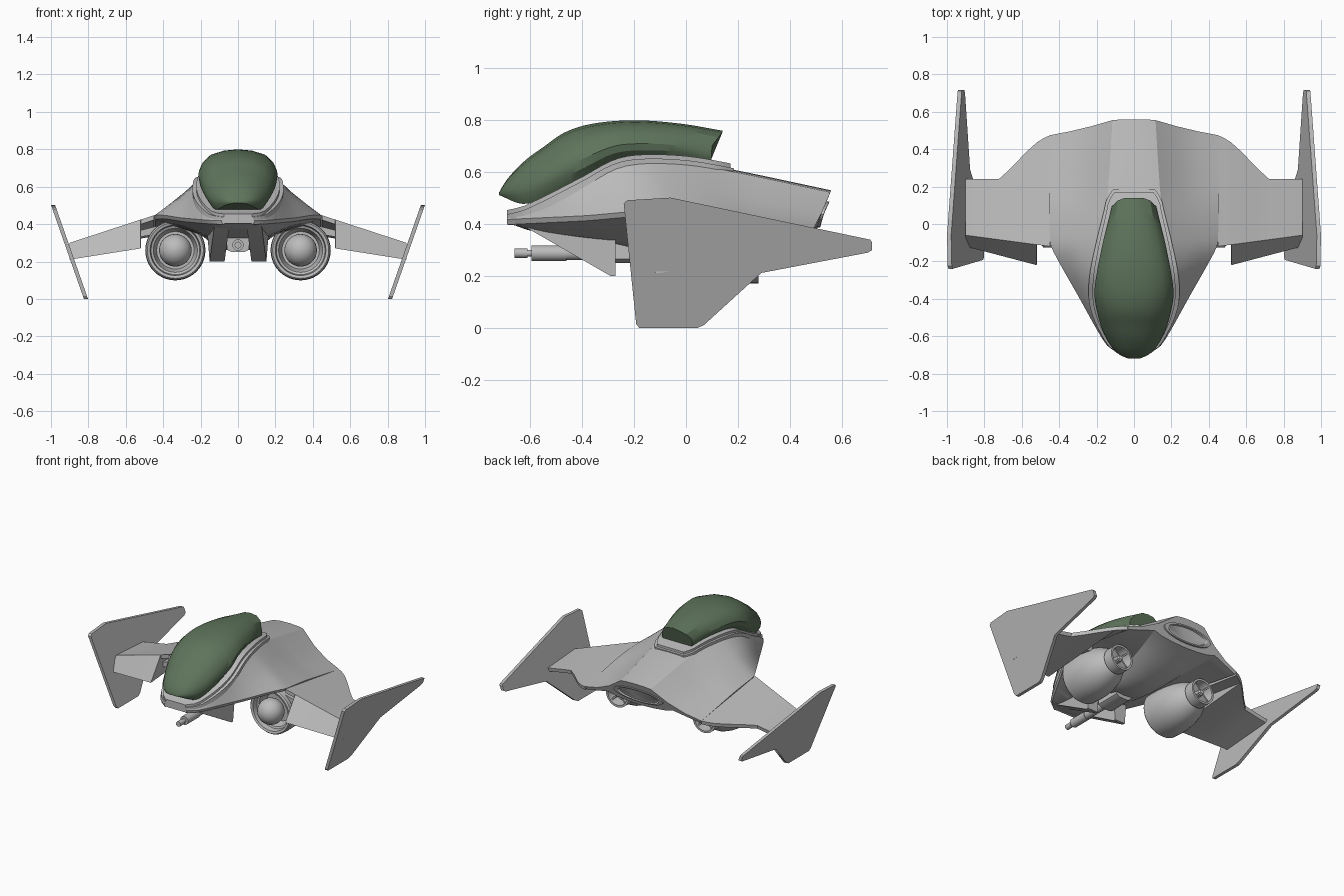
import bpy, bmesh, math

if "Cube" in bpy.data.objects:
    bpy.data.objects.remove(bpy.data.objects["Cube"])


def material(name, rgb):
    m = bpy.data.materials.new(name)
    m.diffuse_color = (*rgb, 1)
    m.use_nodes = True
    m.node_tree.nodes["Principled BSDF"].inputs["Base Color"].default_value = m.diffuse_color
    return m


GREY = material("hull grey", (0.5, 0.5, 0.5))
GREEN = material("canopy green", (0.112, 0.175, 0.105))


def finish(bm, name, mat, angle=32):
    bmesh.ops.recalc_face_normals(bm, faces=bm.faces)
    me = bpy.data.meshes.new(name)
    bm.to_mesh(me)
    bm.free()
    me.materials.append(mat)
    ob = bpy.data.objects.new(name, me)
    bpy.context.collection.objects.link(ob)
    bpy.ops.object.select_all(action='DESELECT')
    ob.select_set(True)
    bpy.context.view_layer.objects.active = ob
    bpy.ops.object.shade_smooth_by_angle(angle=math.radians(angle))
    return ob


def loft(name, rings, mat=GREY, angle=32):
    """Skin a list of equal closed rings and cap both ends."""
    bm = bmesh.new()
    rows = [[bm.verts.new(p) for p in ring] for ring in rings]
    n = len(rows[0])
    for a, b in zip(rows, rows[1:]):
        for i in range(n):
            bm.faces.new((a[i], a[(i + 1) % n], b[(i + 1) % n], b[i]))
    bm.faces.new(rows[0])
    bm.faces.new(rows[-1])
    return finish(bm, name, mat, angle)


def lathe(name, profile, x, z, seg=40, mat=GREY):
    """Turn (y, radius) points around a line along y."""
    rings = [[(x + max(r, .0005) * math.cos(2 * math.pi * i / seg), y,
               z + max(r, .0005) * math.sin(2 * math.pi * i / seg)) for i in range(seg)]
             for y, r in profile]
    return loft(name, rings, mat)


def mirrored(half):
    """Complete a ring whose first and last points lie on x = 0."""
    return half + [(-x, y, z) for x, y, z in half[-2:0:-1]]


def curve(table):
    """Smooth function through (y, value) points."""
    n = len(table)

    def slope(i):
        a, b = table[max(i - 1, 0)], table[min(i + 1, n - 1)]
        return (b[1] - a[1]) / (b[0] - a[0])

    def f(y):
        y = min(max(y, table[0][0]), table[-1][0])
        i = max(k for k in range(n - 1) if table[k][0] <= y)
        (y0, v0), (y1, v1) = table[i], table[i + 1]
        h = y1 - y0
        t = (y - y0) / h
        return ((2*t**3 - 3*t*t + 1) * v0 + (t**3 - 2*t*t + t) * h * slope(i)
                + (3*t*t - 2*t**3) * v1 + (t**3 - t*t) * h * slope(i + 1))
    return f


# Guide curves along the hull
rim_x = curve([(-.69, .08), (-.66, .125), (-.6, .165), (-.5, .212), (-.4, .235), (-.27, .23),
               (-.1, .197), (.1, .15), (.2, .138), (.56, .115)])
rim_z = curve([(-.69, .432), (-.62, .45), (-.4, .56), (-.28, .625), (-.18, .645),
               (0, .64), (.18, .61), (.56, .53)])
edge_x = curve([(-.69, .09), (-.66, .135), (-.6, .178), (-.4, .29), (-.13, .44), (-.08, .45), (.56, .45)])
edge_z = curve([(-.69, .418), (-.4, .432), (-.12, .447), (.56, .36)])
belly_x = curve([(-.69, .06), (-.6, .12), (-.28, .17), (0, .17), (.3, .2), (.56, .25)])
belly_z = curve([(-.69, .408), (-.6, .38), (-.28, .34), (.2, .335), (.56, .39)])
keel_z = curve([(-.69, .408), (-.6, .375), (-.28, .325), (0, .255), (.3, .28), (.56, .36)])

# Hull: upper skin flowing to the wing roots, belly below, slanted tail
rings = []
for k in range(34):
    y = -.69 + 1.25 * k / 33
    rx, rz, ex, ez = rim_x(y), rim_z(y) - .008, edge_x(y), edge_z(y)
    sag = .024 * min(max((y + .15) / .4, 0), 1)
    half = [(0, rz + .008), (rx * .6, rz + .006), (rx, rz)]
    for t, s in ((.33, 1), (.67, .95)):
        half.append((rx + (ex - rx) * t, rz + (ez - rz) * t - sag * s))
    bx, bz, kz = belly_x(y), belly_z(y), keel_z(y)
    half += [(ex, ez), (ex - .01, ez - .02), (bx, bz), (bx * .75, kz * .55 + bz * .45),
             (bx * .4, kz * .88 + bz * .12), (0, kz)]
    late = min(max((y - .1) / .45, 0), 1)
    rings.append(mirrored([(x, y - late * (.36 * (rz + .008 - z) + .12 * x * x), z) for x, z in half]))
loft("hull", rings, angle=22)

# Stepped rim around the cockpit
for name, scale, lo, hi, end in (("rim_lower", 1.03, -.03, .006, .185), ("rim_upper", .94, -.02, .022, .172)):
    rings = []
    for k in range(27):
        y = -.69 + (end + .69) * k / 26
        w = rim_x(y) * scale * (.78 if k == 26 else .93 if k == 25 else 1)
        z = rim_z(y)
        rings.append([(-w, y, z + lo), (-w, y, z + hi), (w, y, z + hi), (w, y, z + lo)])
    loft(name, rings)

# Canopy
can_w = curve([(-.72, .03), (-.705, .068), (-.68, .1), (-.64, .132), (-.55, .175), (-.4, .21), (-.3, .205),
               (-.1, .167), (.08, .13), (.14, .118)])
can_t = curve([(-.72, .522), (-.69, .572), (-.62, .645), (-.545, .7), (-.47, .752), (-.365, .786),
               (-.2, .8), (-.02, .787), (.14, .76)])
can_b = curve([(-.72, .512), (-.63, .478), (-.55, .5), (-.4, .572), (-.28, .64), (-.18, .655), (0, .65), (.14, .625)])
section = [(0, 0), (.82, 0), (.97, .2), (1, .38), (.93, .58), (.74, .81), (.4, .95), (0, 1)]
rings = []
for k in range(32):
    t = k / 31
    y = -.72 + .86 * (t * t * .4 + t * .6)
    w, zt, zb = can_w(y), can_t(y), can_b(y)
    cut = .042 * min(max((y + .1) / .24, 0), 1)      # rear face tucks in below the lip
    rings.append(mirrored([(w * a, y - cut * min(max(.95 - b, 0) * 2.5, 1), zb + (zt - zb) * b) for a, b in section]))
loft("canopy", rings, GREEN, 30)

# Tail exhaust: lens-shaped plate with a recess on the slanted rear face
rings = []
for off, s in ((-.03, 1), (.008, 1), (.008, .85), (-.001, .78)):
    ring = []
    for i in range(28):
        a = 2 * math.pi * i / 28
        x, z = .19 * s * math.cos(a), .437 + .05 * s * math.sin(a)
        ring.append((x, .56 + off - .36 * (.53 - z) - .12 * x * x, z))
    rings.append(ring)
loft("tail_exhaust", rings)

# Trailing edge of the wing in plan
trail = curve([(.44, .478), (.5, .45), (.56, .4), (.72, .242), (.76, .24), (.92, .24)])

for side, tag in ((1, "right"), (-1, "left")):
    # Wing: thin skin beside the engine, then a thick tapered block
    rings = []
    for x in (.45, .48, .518, .52, .56, .6, .66, .72, .8, .9):
        t = (x - .45) / .45
        yf, zf = -.12 + .06 * t, .447 - .147 * t
        yr, zr = trail(x), .36 - .08 * t
        u = (x - .52) / .38
        yb, zb = (yf, zf - .025) if x < .519 else (-.22 + .1 * u, .27 - .06 * u)
        rings.append([(side * x, yb, zb), (side * x, yf, zf), (side * x, yr, zr), (side * x, yr - .005, zr - .025)])
    loft(tag + "_wing", rings, angle=25)

    # Tilted winglet
    outline = [(-.24, .48), (-.225, .492), (-.06, .502), (.71, .34), (.717, .33), (.717, .3), (.7, .29),
               (.29, .212), (.07, .012), (.045, 0), (-.18, 0), (-.192, .015)]
    loft(tag + "_winglet", [[(side * (.813 + d + .35 * z), y, z) for y, z in outline] for d in (-.011, .011)])

    # Engine pod with stepped intake, ball and nozzle
    ex, ez = side * .335, .26
    lathe(tag + "_engine", [(-.02, 0), (-.02, .1), (-.08, .118), (-.085, .13), (-.12, .135), (-.125, .15),
                            (-.115, .158), (-.06, .161), (0, .16), (.06, .152), (.12, .135), (.17, .108),
                            (.2, .083), (.205, .076), (.21, .088), (.28, .088), (.28, .074), (.215, .066),
                            (.215, 0)], ex, ez)
    lathe(tag + "_intake_ball", [(-.115 - .087 * math.cos(a), .087 * math.sin(a))
                                 for a in [math.pi * i / 16 for i in range(17)]], ex, ez, 32)
    lathe(tag + "_nozzle_hub", [(.2, .022), (.26, .022), (.272, .012), (.275, 0)], ex, ez, 16)
    for v in range(4):
        a = math.pi / 4 + v * math.pi / 2
        c, s = math.cos(a), math.sin(a)
        loft(f"{tag}_nozzle_vane_{v + 1}",
             [[(ex + r * c - d * s, y, ez + r * s + d * c) for d, y in
               ((-.005, .2), (.005, .2), (.005, .268), (-.005, .268))] for r in (.01, .078)])
    # Bracket between engine and wing root
    loft(tag + "_engine_bracket", [[(side * x, y, z) for x, z in
                                    ((.42, .35), (.53, .33), (.53, .365), (.43, .39))] for y in (-.09, .1)])

    # Chin fin
    chin = [(-.63, .395), (-.29, .2), (-.272, .2), (-.272, .37)]
    loft(tag + "_chin_fin", [[(side * (x + k * (.4 - z)) * (.75 if y < -.6 else 1), y, z) for y, z in chin]
                             for x, k in ((.06, .06), (.168, -.08))])

# Gun under the nose with its mount
lathe("gun", [(-.66, 0), (-.66, .01), (-.66, .018), (-.61, .018), (-.61, .013), (-.595, .013), (-.595, .03),
              (-.46, .03), (-.46, .026), (-.2, .026), (-.2, 0)], 0, .288, 20)
loft("gun_mount", [[(-.055, y, .35), (-.06, y, .265), (-.035, y, .25), (.035, y, .25), (.06, y, .265), (.055, y, .35)]
                   for y in (-.28, -.1)])
